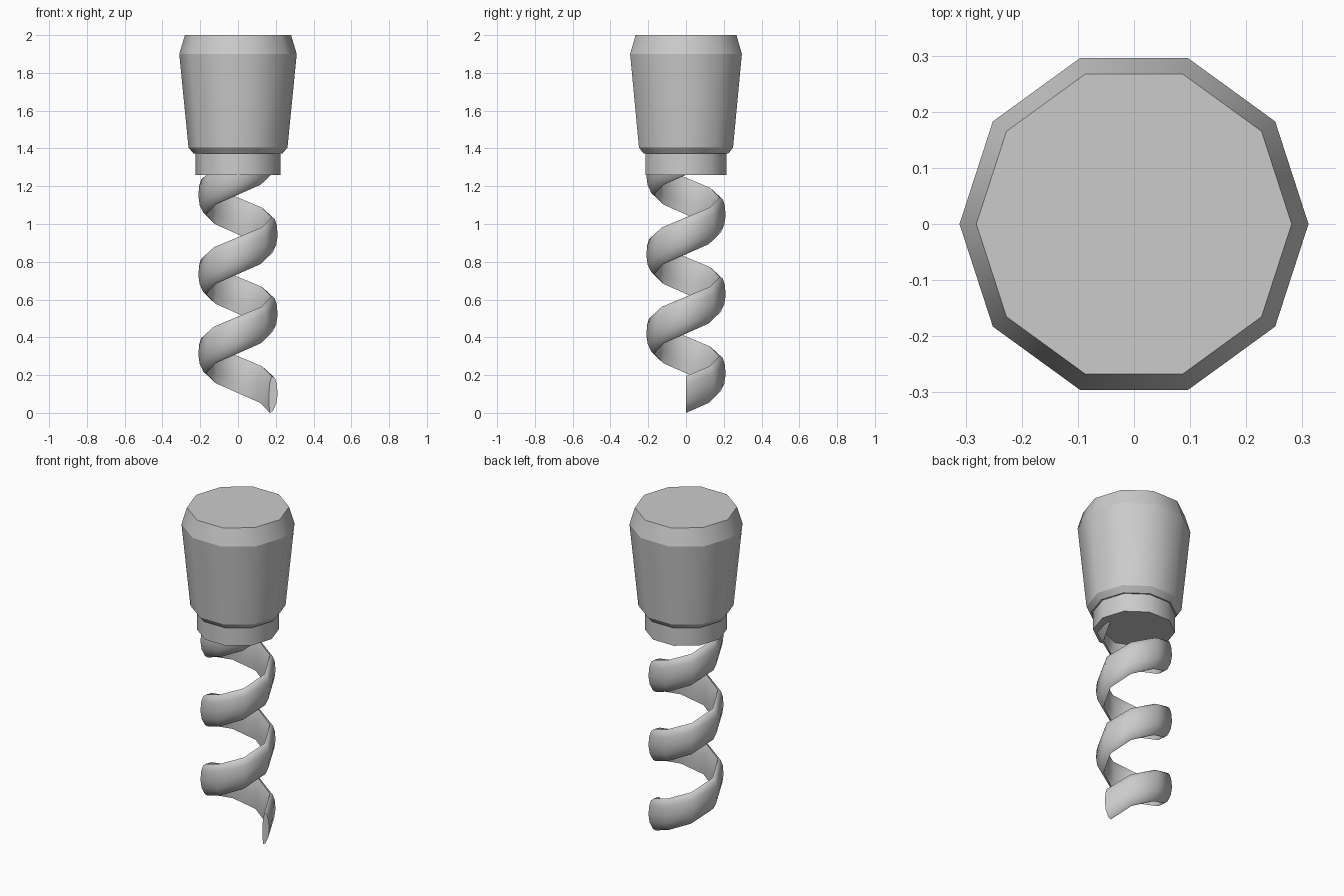
import bpy, bmesh, math

cube = bpy.data.objects.get("Cube")
if cube:
    bpy.data.objects.remove(cube, do_unlink=True)

grey = bpy.data.materials.new("plain grey")
grey.use_nodes = True
GREY = (0.6, 0.6, 0.6, 1)
grey.diffuse_color = GREY
grey.node_tree.nodes["Principled BSDF"].inputs["Base Color"].default_value = GREY


def finish(bm, name, angle):
    """Turn a bmesh into a grey object, smooth except at edges over the angle."""
    bmesh.ops.recalc_face_normals(bm, faces=bm.faces)
    mesh = bpy.data.meshes.new(name)
    bm.to_mesh(mesh)
    bm.free()
    mesh.materials.append(grey)
    obj = bpy.data.objects.new(name, mesh)
    bpy.context.collection.objects.link(obj)
    bpy.ops.object.select_all(action="DESELECT")
    obj.select_set(True)
    bpy.context.view_layer.objects.active = obj
    bpy.ops.object.shade_smooth_by_angle(angle=math.radians(angle))
    return obj


def skin(rings):
    """Join rings of points with quads and close both ends."""
    bm = bmesh.new()
    loops = [[bm.verts.new(p) for p in ring] for ring in rings]
    n = len(loops[0])
    for a, b in zip(loops, loops[1:]):
        for i in range(n):
            j = (i + 1) % n
            bm.faces.new((a[i], a[j], b[j], b[i]))
    bm.faces.new(loops[0])
    bm.faces.new(loops[-1])
    return bm


def lathe(name, profile, sides=10):
    """Ten-sided turned part from (radius, height) pairs, with crisp rims."""
    rings = [[(r * math.cos(math.tau * i / sides), r * math.sin(math.tau * i / sides), z)
              for i in range(sides)] for r, z in profile]
    obj = finish(skin(rings), name, 40)
    for e in obj.data.edges:
        a, b = (obj.data.vertices[v].co.z for v in e.vertices)
        if abs(a - b) < 1e-4:
            e.use_edge_sharp = True
    return obj


# Tapered grip with bevelled rims, and the collar below it
lathe("handle", [(0.235, 1.372), (0.262, 1.405), (0.311, 1.90), (0.281, 2.0)])
lathe("collar", [(0.226, 1.26), (0.226, 1.39)])

# Spiral blade: a thin lens section climbing three turns, eight steps per turn
SECTION = [(0.168, 0.0), (0.184, 0.01), (0.203, 0.05), (0.21, 0.10), (0.205, 0.155),
           (0.195, 0.185), (0.178, 0.195), (0.168, 0.155), (0.164, 0.10), (0.164, 0.05)]
STEPS, TURNS, PITCH = 8, 3, 0.42
rings = []
for k in range(STEPS * TURNS + 1):
    a = math.tau * k / STEPS
    lift = PITCH * k / STEPS
    rings.append([(r * math.cos(a), r * math.sin(a), z + lift) for r, z in SECTION])
finish(skin(rings), "spiral_blade", 45)
